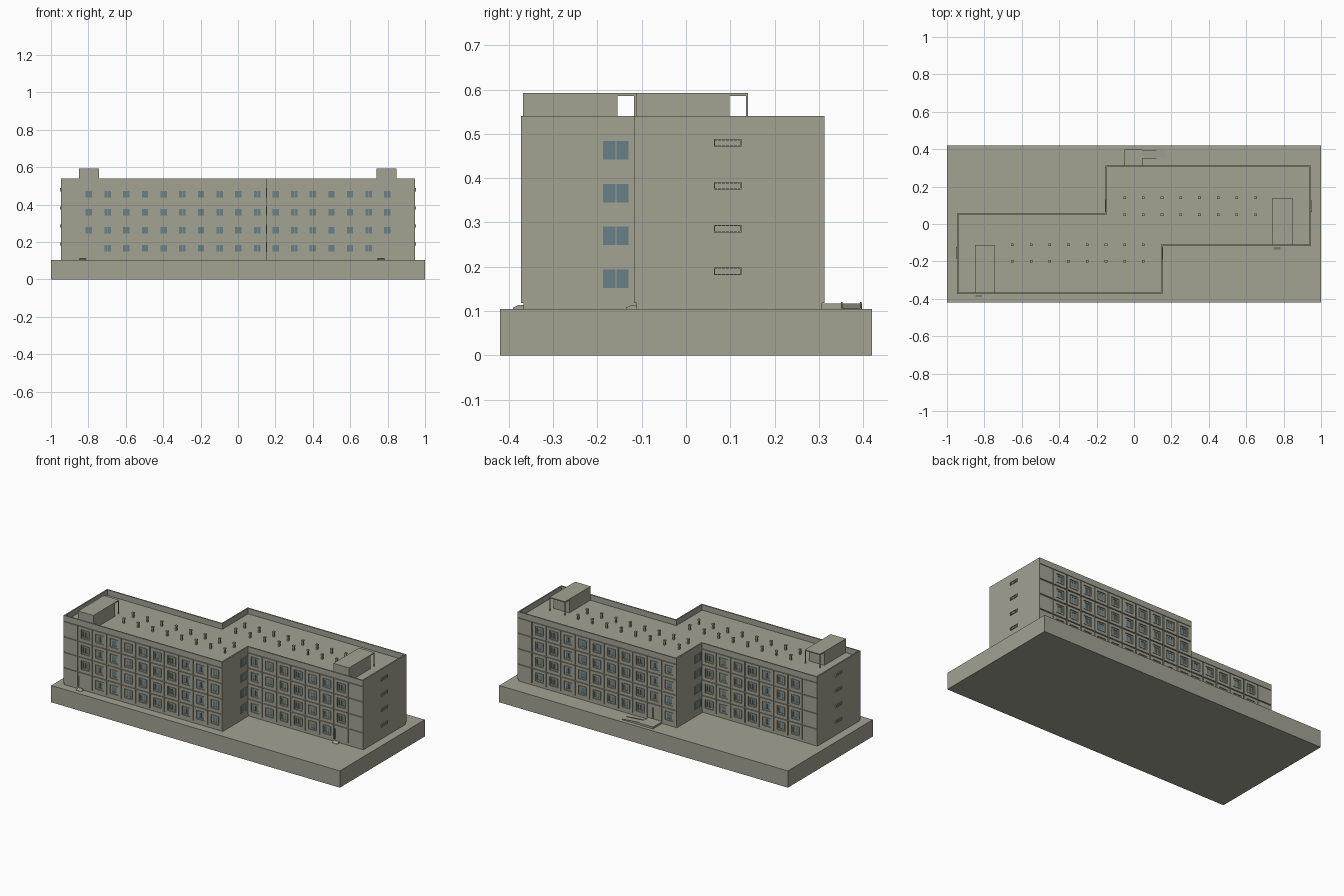
import bpy, bmesh, math
from mathutils import Matrix, Vector

if "Cube" in bpy.data.objects:
    bpy.data.objects.remove(bpy.data.objects["Cube"])

def material(name, rgb):
    m = bpy.data.materials.new(name)
    m.diffuse_color = (*rgb, 1)
    m.use_nodes = True
    m.node_tree.nodes["Principled BSDF"].inputs["Base Color"].default_value = m.diffuse_color
    return m

MATS = [material("concrete", (0.36, 0.36, 0.29)), material("blue_glass", (0.14, 0.215, 0.24))]
I4 = Matrix.Identity(4)

def finish(bm, name):
    bmesh.ops.recalc_face_normals(bm, faces=bm.faces)
    me = bpy.data.meshes.new(name)
    bm.to_mesh(me)
    bm.free()
    for m in MATS:
        me.materials.append(m)
    ob = bpy.data.objects.new(name, me)
    bpy.context.collection.objects.link(ob)
    return ob

def box(bm, lo, hi, M=I4, mat=0):
    lo, hi = Vector(lo), Vector(hi)
    vs = bmesh.ops.create_cube(bm, size=1)["verts"]
    for v in vs:
        v.co = M @ Vector([lo[i] + (v.co[i] + 0.5) * (hi[i] - lo[i]) for i in range(3)])
    for f in {f for v in vs for f in v.link_faces}:
        f.material_index = mat

def wedge(bm, pts, width, axis_start, along_x):
    # side profile of (distance, height) points extruded across the width
    def put(w, d, h):
        return (d, w, h) if along_x else (w, d, h)
    a = [bm.verts.new(put(axis_start, d, h)) for d, h in pts]
    b = [bm.verts.new(put(axis_start + width, d, h)) for d, h in pts]
    n = len(pts)
    bm.faces.new(a)
    bm.faces.new(b)
    for i in range(n):
        bm.faces.new((a[i], a[(i + 1) % n], b[(i + 1) % n], b[i]))

# main dimensions; the plan is point-symmetric about (0, -0.03)
G, TOP, ROOF = 0.105, 0.541, 0.506
X, XS, YF, YS, CY = 0.947, 0.152, -0.373, -0.118, -0.03
PROUD, FLOOR, Z0 = 0.006, 0.0967, 0.118
half = [(-X, YF), (XS, YF), (XS, YS), (X, YS)]
PLAN = half + [(-x, 2 * CY - y) for x, y in half]
TURN = Matrix.Translation((0, CY, 0)) @ Matrix.Rotation(math.pi, 4, 'Z') @ Matrix.Translation((0, -CY, 0))

def inset(tx, ty):
    out = []
    for i, p in enumerate(PLAN):
        q, r = Vector(PLAN[i - 1]), Vector(PLAN[(i + 1) % len(PLAN)])
        d1, d2 = (Vector(p) - q).normalized(), (r - Vector(p)).normalized()
        n = Vector((-d1.y - d2.y, d1.x + d2.x))
        out.append((p[0] + n.x * tx, p[1] + n.y * ty))
    return out

# base slab
bm = bmesh.new()
box(bm, (-1, -0.42, 0), (1, 0.42, G))
finish(bm, "base_slab")

# building core with roof
bm = bmesh.new()
face = bm.faces.new([bm.verts.new((x, y, G)) for x, y in inset(0, PROUD)])
ext = bmesh.ops.extrude_face_region(bm, geom=[face])["geom"]
for v in ext:
    if isinstance(v, bmesh.types.BMVert):
        v.co.z = ROOF
finish(bm, "building_core")

# parapet ring
bm = bmesh.new()
rings = []
for pts, z in ((PLAN, 0.505), (PLAN, TOP), (inset(0.008, 0.008), TOP), (inset(0.008, 0.008), 0.505)):
    rings.append([bm.verts.new((x, y, z)) for x, y in pts])
for k in range(4):
    a, b = rings[k], rings[(k + 1) % 4]
    for i in range(8):
        j = (i + 1) % 8
        bm.faces.new((a[i], a[j], b[j], b[i]))
finish(bm, "parapet")

def frame(bm, M, outer, hole, n0, n1):
    # four bars around a hole, in (u, z) wall coordinates; n points into the wall
    u0, u1, z0, z1 = outer
    a, b, c, d = hole
    for p, q in (((u0, z0), (a, z1)), ((b, z0), (u1, z1)), ((a, z0), (b, c)), ((a, d), (b, z1))):
        if q[0] - p[0] > 1e-5 and q[1] - p[1] > 1e-5:
            box(bm, (p[0], -n1, p[1]), (q[0], -n0, q[1]), M)

def window(bm, M, u0, u1, z0, z1, depth, border):
    # sash, glass and a thin central mullion
    hole = (u0 + border, u1 - border, z0 + border, z1 - border)
    frame(bm, M, (u0, u1, z0, z1), hole, 0, depth)
    box(bm, (hole[0], -0.001, hole[2]), (hole[1], 0, hole[3]), M, 1)
    mid = (u0 + u1) / 2
    box(bm, (mid - 0.001, -depth * 0.7, hole[2]), (mid + 0.001, 0, hole[3]), M)

def facade(name, M, count, length, blank, doors):
    bm = bmesh.new()
    w = length / count
    for i in range(count):
        for f in range(4):
            o = (i * w + 0.003, (i + 1) * w - 0.003, Z0 + f * FLOOR + 0.003, Z0 + (f + 1) * FLOOR - 0.003)
            cu, cz = (i + 0.5) * w, Z0 + (f + 0.5) * FLOOR
            if i == blank:
                box(bm, (o[0], -PROUD, o[2]), (o[1], 0, o[3]), M)
            elif f == 0 and i in doors:
                du = i * w + doors[i]
                hole = (du - 0.014, du + 0.014, o[2], o[3] - 0.022)
                frame(bm, M, o, hole, 0, PROUD)
                box(bm, (hole[0] + 0.002, -0.002, hole[2]), (hole[1] - 0.002, 0, hole[3] - 0.002), M)
            else:
                h = (cu - 0.028, cu + 0.028, cz - 0.028, cz + 0.028)
                frame(bm, M, o, h, 0, PROUD)
                window(bm, M, h[0] + 0.004, h[1] - 0.004, h[2] + 0.004, h[3] - 0.004, 0.004, 0.007)
    # corner strips
    for u in (0, length - 0.0025):
        box(bm, (u, -PROUD, Z0), (u + 0.0025, 0, 0.505), M)
    finish(bm, name)

# panel facades, front then back
for side, R in (("front", I4), ("back", TURN)):
    front = side == "front"
    facade(side + "_long_facade", R @ Matrix.Translation((-X, YF + PROUD, 0)), 11, X + XS, 0,
           {1: 0.018} if front else {9: 0.05})
    facade(side + "_short_facade", R @ Matrix.Translation((XS, YS + PROUD, 0)), 8, X - XS, 7,
           {6: 0.018} if front else {})

    # side walls: corridor windows by the step, louvres on the end
    bm = bmesh.new()
    inner = R @ Matrix.Translation((XS, 0, 0)) @ Matrix.Rotation(math.pi / 2, 4, 'Z')
    outer = R @ Matrix.Translation((X, 0, 0)) @ Matrix.Rotation(math.pi / 2, 4, 'Z')
    for f in range(4):
        z = 0.148 + f * FLOOR
        window(bm, inner, -0.191, -0.126, z, z + 0.05, 0.003, 0.004)
        frame(bm, outer, (0.063, 0.125, z + 0.033, z + 0.05), (0.066, 0.122, z + 0.036, z + 0.047), 0, 0.005)
        for k in range(6):
            u = 0.0705 + k * 0.009
            box(bm, (u, -0.003, z + 0.036), (u + 0.002, 0, z + 0.047), outer)
    finish(bm, side + "_side_windows")

    # roof vents
    bm = bmesh.new()
    for i in range(8):
        for y in (-0.2, -0.11):
            x = -0.65 + 0.1 * i
            box(bm, (x - 0.005, y - 0.005, ROOF), (x + 0.005, y + 0.005, 0.53), R)
            box(bm, (x - 0.007, y - 0.007, 0.53), (x + 0.007, y + 0.007, 0.538), R)
    finish(bm, side + "_roof_vents")

# stair heads with an open porch at the back end
for name, x0, x1, y0, y1 in (("left_stair_head", -0.85, -0.744, -0.368, -0.113),
                             ("right_stair_head", 0.74, 0.848, -0.113, 0.14)):
    bm = bmesh.new()
    box(bm, (x0, y0, ROOF), (x1, y1 - 0.042, 0.586))
    box(bm, (x0, y0, 0.586), (x1, y1, 0.592))
    for x in (x0, x1 - 0.005):
        box(bm, (x, y1 - 0.005, ROOF), (x + 0.005, y1, 0.586))
    finish(bm, name)

# small door ramps at the front
bm = bmesh.new()
for x, y in ((-0.83, YF), (0.765, YS)):
    wedge(bm, [(y + 0.008, G), (y - 0.018, G), (y - 0.018, G + 0.002), (y - 0.006, 0.113), (y + 0.008, 0.113)],
          0.036, x - 0.018, False)
finish(bm, "front_door_ramps")

# back entrance landing and access ramp
bm = bmesh.new()
box(bm, (-0.05, 0.305, G), (0.045, 0.398, 0.117))
finish(bm, "back_landing")
bm = bmesh.new()
wedge(bm, [(0.045, G), (0.165, G), (0.165, G + 0.001), (0.045, 0.117)], 0.045, 0.35, True)
finish(bm, "back_ramp")
bm = bmesh.new()
for y in (0.35, 0.393):
    wedge(bm, [(0.045, G), (0.165, G), (0.165, G + 0.004), (0.045, 0.12)], 0.003, y, True)
finish(bm, "back_ramp_kerbs")
